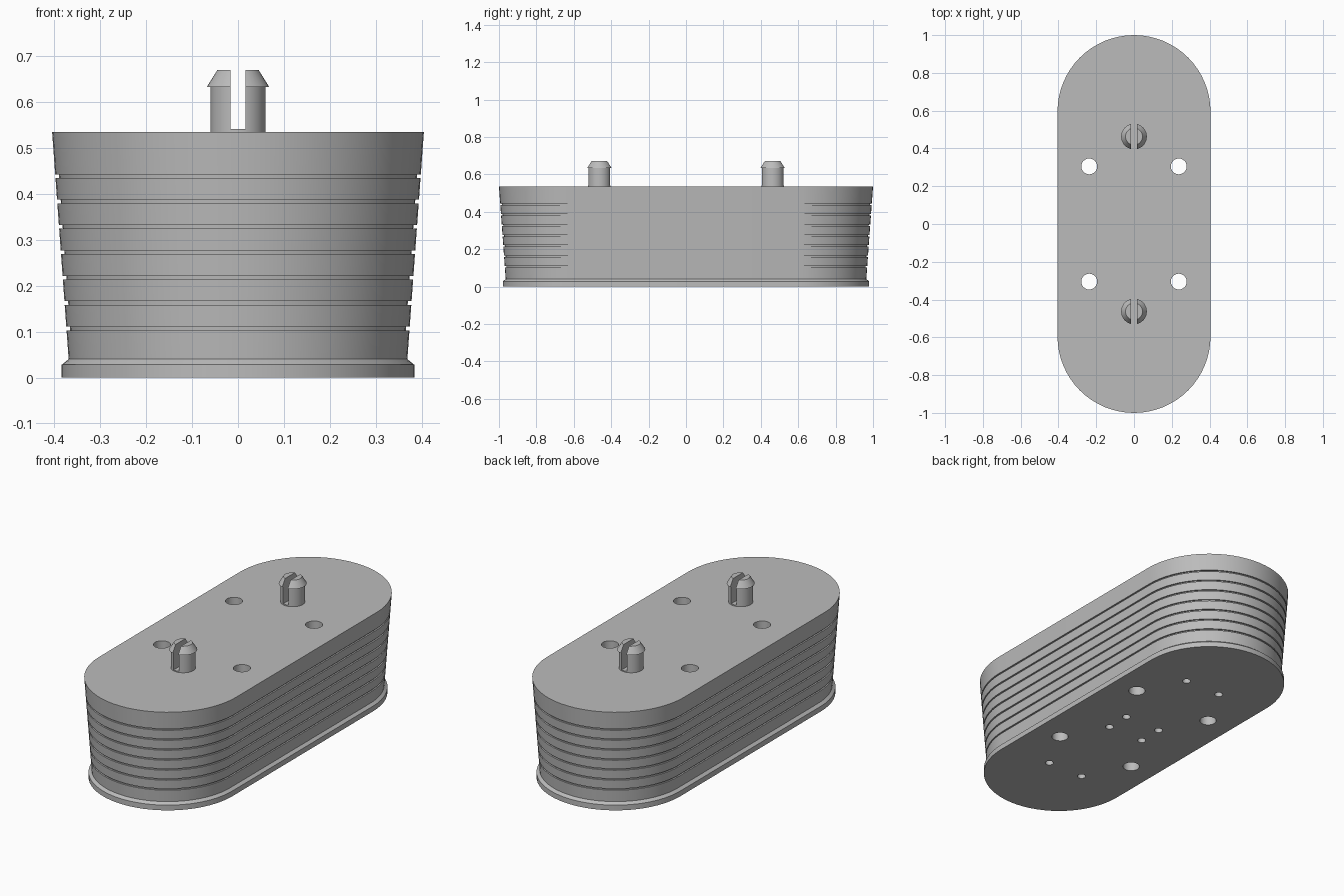
import bpy, bmesh, math

if "Cube" in bpy.data.objects:
    bpy.data.objects.remove(bpy.data.objects["Cube"])

STRAIGHT = 0.595   # half length between the end-arc centres
TOP = 0.535

grey = bpy.data.materials.new("plain grey")
grey.diffuse_color = (0.5, 0.5, 0.5, 1)
grey.use_nodes = True
grey.node_tree.nodes["Principled BSDF"].inputs["Base Color"].default_value = grey.diffuse_color


def loft(name, profile, offset=0.0, centre=(0, 0), seg=32):
    """Stack (radius, z) rings; offset stretches the circle into a capsule along y."""
    bm = bmesh.new()
    rings = []
    for r, z in profile:
        ring = []
        for end in (0, 1):
            for i in range(seg + (1 if offset else 0)):
                a = math.pi * (end + i / seg)
                y = r * math.sin(a) + (-offset if end else offset)
                ring.append(bm.verts.new((centre[0] + r * math.cos(a), centre[1] + y, z)))
        rings.append(ring)
    n = len(rings[0])
    for lo, hi in zip(rings, rings[1:]):
        for i in range(n):
            j = (i + 1) % n
            bm.faces.new((lo[i], lo[j], hi[j], hi[i]))
    bm.faces.new(rings[0][::-1])
    bm.faces.new(rings[-1])
    mesh = bpy.data.meshes.new(name)
    bm.to_mesh(mesh)
    bm.free()
    mesh.materials.append(grey)
    ob = bpy.data.objects.new(name, mesh)
    bpy.context.collection.objects.link(ob)
    return ob


def activate(ob):
    bpy.ops.object.select_all(action='DESELECT')
    ob.select_set(True)
    bpy.context.view_layer.objects.active = ob


def cut(ob, cutters):
    """Subtract the cutters, then remove them."""
    activate(ob)
    for c in cutters:
        m = ob.modifiers.new("cut", 'BOOLEAN')
        m.operation, m.solver, m.object = 'DIFFERENCE', 'EXACT', c
        bpy.ops.object.modifier_apply(modifier=m.name)
        bpy.data.objects.remove(c)


def finish(ob):
    activate(ob)
    bpy.ops.object.shade_smooth_by_angle(angle=math.radians(25))


# Tapered capsule body with a base flange and seven grooves
def wall(z):
    return 0.369 + (z - 0.04) * (0.405 - 0.369) / (TOP - 0.04)


profile = [(0.384, 0), (0.384, 0.028), (wall(0.04), 0.04)]
for k in range(7):
    z0 = 0.103 + k * 0.0553
    z1 = z0 + 0.008
    profile += [(wall(z0), z0), (wall(z0) - 0.008, z0),
                (wall(z1) - 0.008, z1), (wall(z1), z1)]
profile.append((wall(TOP), TOP))
body = loft("body", profile, STRAIGHT)

# Four through holes and eight blind screw holes underneath
holes = []
for sx in (-1, 1):
    for sy in (-1, 1):
        holes.append(loft("through_hole", [(0.042, -0.1), (0.042, 0.7)],
                          centre=(sx * 0.237, sy * 0.305), seg=16))
        for y in (0.067, 0.545):
            holes.append(loft("screw_hole", [(0.021, -0.1), (0.021, 0.2)],
                              centre=(sx * 0.107, sy * y), seg=10))
cut(body, holes)
finish(body)

# Slotted snap pegs on top
for side, y in (("front", -0.463), ("back", 0.463)):
    peg = loft(side + "_peg", [(0.06, TOP - 0.01), (0.06, 0.633), (0.068, 0.633), (0.045, 0.67)],
               centre=(0, y), seg=20)
    bpy.ops.mesh.primitive_cube_add(size=1, location=(0, y, 0.641))
    slot = bpy.context.object
    slot.scale = (0.032, 0.3, 0.2)
    slot.data.materials.append(grey)
    bpy.context.view_layer.update()
    cut(peg, [slot])
    finish(peg)
